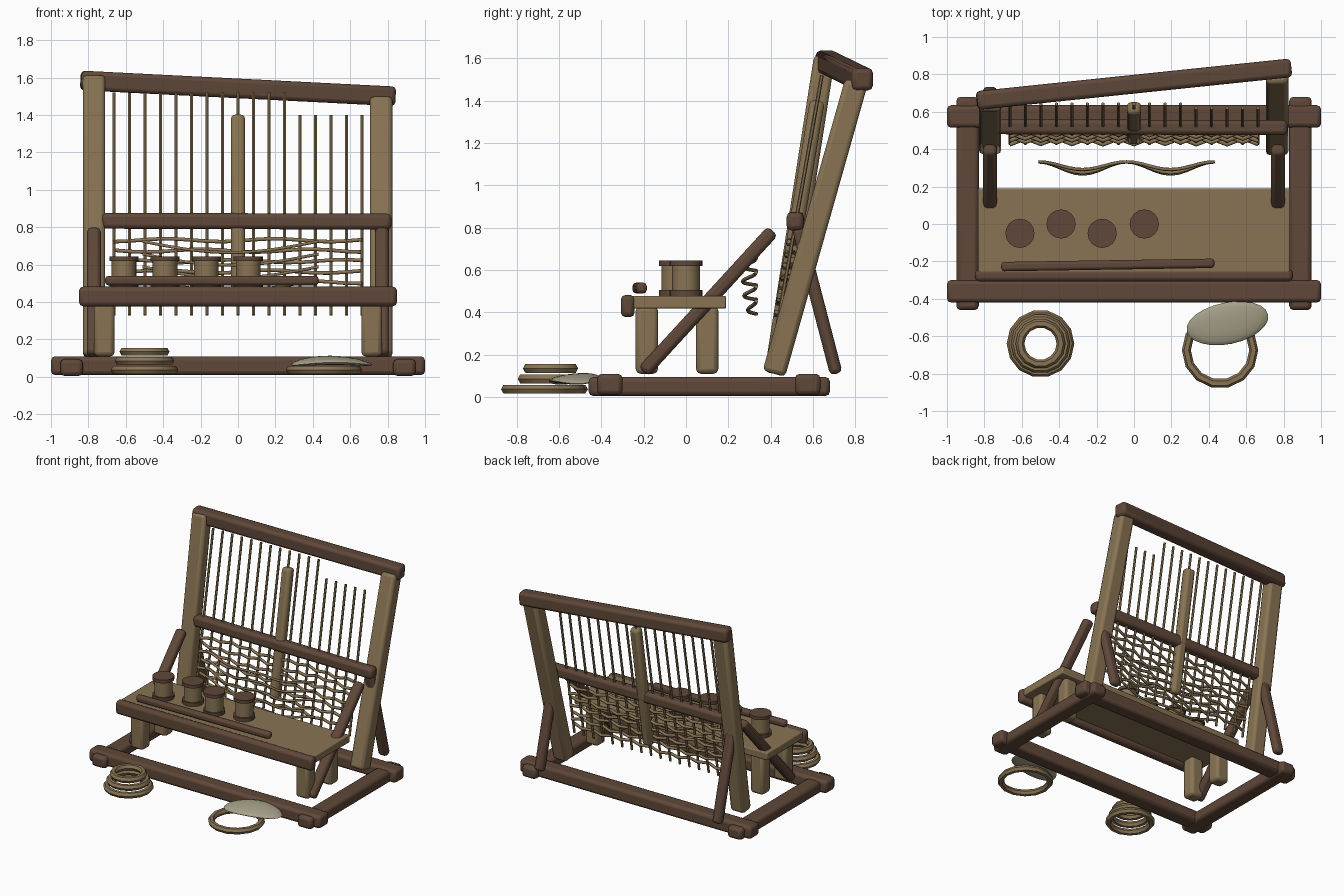
import bpy, math
from mathutils import Vector, Matrix

if "Cube" in bpy.data.objects:
    bpy.data.objects.remove(bpy.data.objects["Cube"])


def material(name, rgb):
    m = bpy.data.materials.new(name)
    m.use_nodes = True
    m.diffuse_color = (*rgb, 1)
    bsdf = m.node_tree.nodes["Principled BSDF"]
    bsdf.inputs["Base Color"].default_value = (*rgb, 1)
    bsdf.inputs["Roughness"].default_value = 0.9
    return m


BROWN = material("dark_wood", (0.115, 0.064, 0.041))
TAN = material("pale_wood", (0.25, 0.175, 0.088))
CLOTH = material("grey_linen", (0.39, 0.36, 0.255))


def finish(obj, name, mat, angle=50):
    obj.name = name
    obj.data.materials.append(mat)
    bpy.ops.object.shade_smooth_by_angle(angle=math.radians(angle))
    return obj


def beam(name, a, b, w, d, mat, bevel=0.022):
    """Rounded timber from a to b: w is sideways, d is the other thickness."""
    a, b = Vector(a), Vector(b)
    z = (b - a).normalized()
    ref = Vector((0, 1, 0)) if abs(z.x) > 0.7 else Vector((1, 0, 0))
    x = (ref - z * ref.dot(z)).normalized()
    y = z.cross(x)
    bpy.ops.mesh.primitive_cube_add(size=1)
    o = bpy.context.object
    o.data.transform(Matrix.Diagonal((w, d, (b - a).length, 1)))
    o.matrix_world = Matrix.Translation((a + b) / 2) @ Matrix((x, y, z)).transposed().to_4x4()
    mod = o.modifiers.new("round", 'BEVEL')
    mod.width = bevel
    mod.segments = 2
    return finish(o, name, mat)


def rod(name, a, b, r, mat, sides=8):
    a, b = Vector(a), Vector(b)
    bpy.ops.mesh.primitive_cylinder_add(vertices=sides, radius=r, depth=(b - a).length,
                                        location=(a + b) / 2,
                                        rotation=(b - a).to_track_quat('Z', 'Y').to_euler())
    return finish(bpy.context.object, name, mat)


def strand(name, pts, r, mat):
    cu = bpy.data.curves.new(name, 'CURVE')
    cu.dimensions = '3D'
    cu.bevel_depth = r
    cu.bevel_resolution = 1
    cu.use_fill_caps = True
    sp = cu.splines.new('POLY')
    sp.points.add(len(pts) - 1)
    for p, co in zip(sp.points, pts):
        p.co = (*co, 1)
    cu.materials.append(mat)
    o = bpy.data.objects.new(name, cu)
    bpy.context.collection.objects.link(o)


# Base frame
beam("base_front", (-1, -0.36, 0.06), (1, -0.36, 0.06), 0.12, 0.1, BROWN)
beam("base_back", (-1, 0.575, 0.06), (1, 0.575, 0.06), 0.12, 0.1, BROWN)
for side, s in (("right", -1), ("left", 1)):
    beam(f"base_{side}", (s * 0.89, -0.46, 0.05), (s * 0.89, 0.68, 0.05), 0.12, 0.09, BROWN)

# Leaning posts, twisted top beam and crossbar
beam("post_right", (-0.77, 0.42, 0.11), (-0.77, 0.655, 1.61), 0.12, 0.1, TAN)
beam("post_left", (0.765, 0.415, 0.11), (0.765, 0.805, 1.49), 0.12, 0.11, TAN)
beam("top_beam", (-0.84, 0.66, 1.585), (0.84, 0.835, 1.5), 0.1, 0.105, BROWN)
beam("crossbar", (-0.73, 0.52, 0.835), (0.82, 0.515, 0.83), 0.08, 0.085, BROWN)

# Struts, braces and bench legs on both sides
for side, s in (("right", -1), ("left", 1)):
    beam(f"back_strut_{side}", (s * 0.77, 0.71, 0.11), (s * 0.77, 0.53, 0.8), 0.075, 0.06, BROWN)
    beam(f"front_brace_{side}", (s * 0.77, -0.2, 0.12), (s * 0.77, 0.41, 0.785), 0.075, 0.065, BROWN)
    for part, y in (("front", -0.185), ("rear", 0.1)):
        beam(f"bench_leg_{part}_{side}", (s * 0.715, y, 0.11), (s * 0.715, y, 0.43),
             0.11, 0.105, TAN)

# Bench with front rail and loose stick
beam("bench_top", (-0.835, -0.04, 0.448), (0.835, -0.04, 0.448), 0.46, 0.06, TAN, 0.008)
beam("bench_rail", (-0.85, -0.275, 0.43), (0.85, -0.275, 0.43), 0.065, 0.105, BROWN)
beam("loose_stick", (-0.71, -0.228, 0.515), (0.43, -0.21, 0.515), 0.05, 0.05, BROWN, 0.016)

# Spools on the bench
for i, (x, y) in enumerate(((-0.61, -0.05), (-0.39, 0), (-0.17, -0.05), (0.055, 0))):
    rod(f"spool_body_{i}", (x, y, 0.475), (x, y, 0.63), 0.066, TAN, 16)
    rod(f"spool_base_{i}", (x, y, 0.478), (x, y, 0.505), 0.078, BROWN, 16)
    rod(f"spool_cap_{i}", (x, y, 0.62), (x, y, 0.645), 0.078, BROWN, 16)


# Warp plane: depth at a given height
def warp_y(z):
    return 0.43 + (z - 0.33) * 0.178


STEP = 0.083
for i in range(-8, 9):
    top = 1.4 if i > 3 else 1.52
    rod(f"warp_thread_{i + 8}", (i * STEP, warp_y(0.33), 0.33),
        (i * STEP, warp_y(top), top), 0.009, TAN, 6)

# Centre bar behind the crossbar
beam("centre_bar", (0, warp_y(0.43) + 0.01, 0.43), (0, warp_y(1.4), 1.4), 0.076, 0.07, TAN)

# Weft rows weaving over and under the warp
for row in range(7):
    z0 = 0.395 + row * 0.056
    pts = []
    for i in range(-8, 9):
        z = z0 + 0.008 * math.sin(i * 0.9 + row * 2)
        weave = 0.016 if (i + row) % 2 else -0.016
        pts.append((i * STEP, warp_y(z) + weave, z))
    strand(f"weft_{row}", pts, 0.011, TAN)

# Loose sagging strands in front of the weave
for row in range(5):
    z0 = 0.725 - row * 0.068
    bulge = 0.03 + 0.035 * math.sin(math.pi * (row + 0.5) / 5)
    pts = []
    for k in range(25):
        t = k / 24
        lump = max(0, math.sin(t * math.pi * 2 if t < 0.5 else (t - 0.5) * math.pi * 2))
        pts.append((-0.51 + 0.94 * t, 0.332 - bulge * lump ** 2,
                    z0 - 0.06 * math.sin(math.pi * t)))
    strand(f"loose_strand_{row}", pts, 0.009, TAN)


# Coiled basket and single hoop on the ground
def ring(name, x, y, z, major, minor):
    bpy.ops.mesh.primitive_torus_add(location=(x, y, z), major_radius=major, minor_radius=minor,
                                     major_segments=14, minor_segments=6)
    finish(bpy.context.object, name, TAN, 30)


for i, major in enumerate((0.157, 0.135, 0.11)):
    ring(f"basket_coil_{i}", -0.5, -0.64, 0.037 + i * 0.049, major, 0.024)
ring("hoop", 0.46, -0.675, 0.037, 0.18, 0.024)

# Cloth draped over the hoop
bpy.ops.mesh.primitive_uv_sphere_add(segments=24, ring_count=10, location=(0.5, -0.53, 0.077),
                                     rotation=(0.1, 0, 0.2))
cloth = bpy.context.object
cloth.data.transform(Matrix.Diagonal((0.222, 0.112, 0.022, 1)))
for v in cloth.data.vertices:
    v.co.z += 0.012 - 0.5 * v.co.x ** 2
finish(cloth, "linen_cloth", CLOTH)
